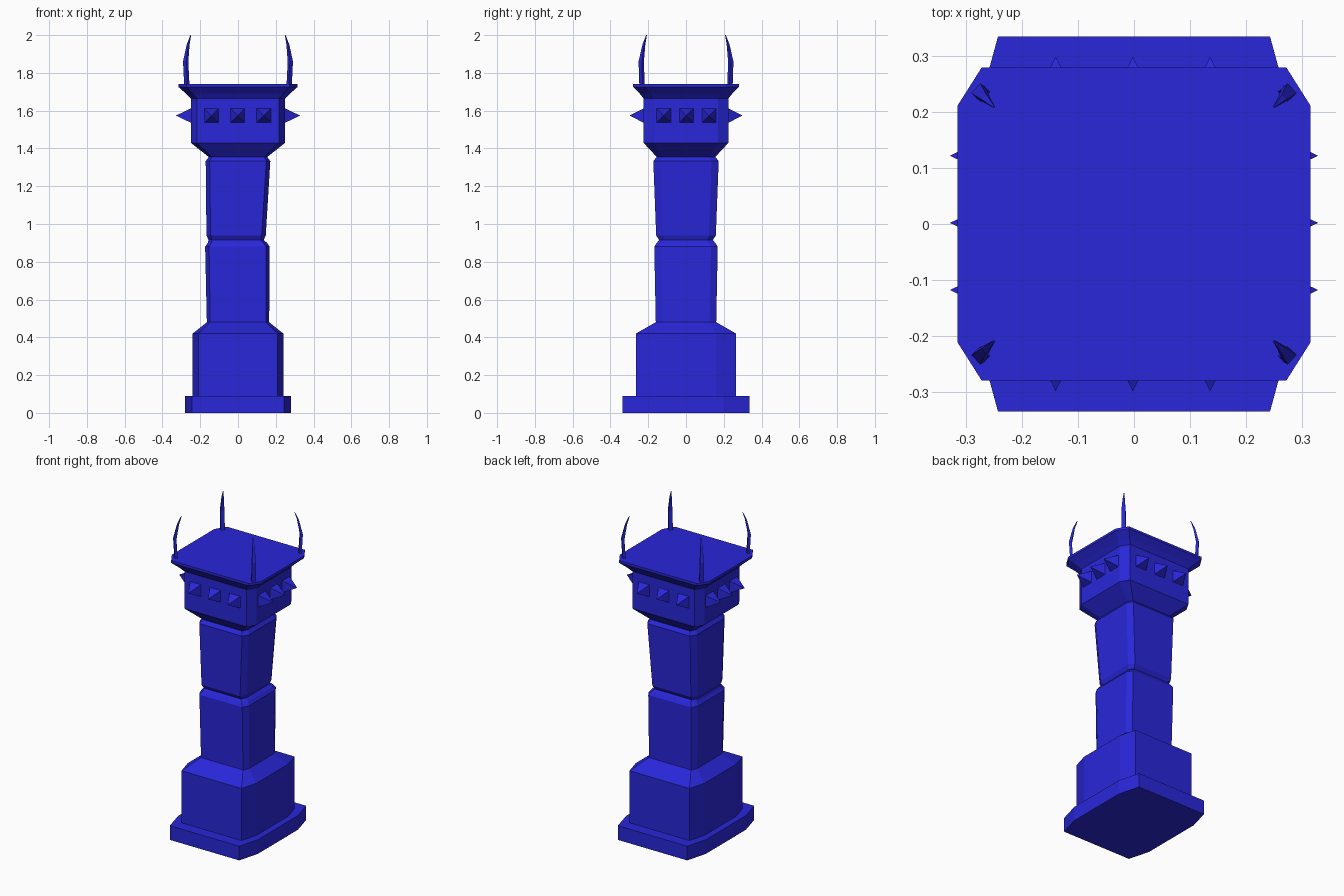
import bpy, bmesh
from mathutils import Vector

if "Cube" in bpy.data.objects:
    bpy.data.objects.remove(bpy.data.objects["Cube"])

blue = bpy.data.materials.new("blue_stone")
blue.diffuse_color = (0.022, 0.02, 0.7, 1)
blue.use_nodes = True
blue.node_tree.nodes["Principled BSDF"].inputs["Base Color"].default_value = blue.diffuse_color


def finish(name, bm):
    bmesh.ops.recalc_face_normals(bm, faces=bm.faces)
    mesh = bpy.data.meshes.new(name)
    bm.to_mesh(mesh)
    bm.free()
    mesh.materials.append(blue)
    ob = bpy.data.objects.new(name, mesh)
    bpy.context.collection.objects.link(ob)
    return ob


def skin(bm, rings):
    n = len(rings[0])
    for a, b in zip(rings, rings[1:]):
        for i in range(n):
            j = (i + 1) % n
            bm.faces.new((a[i], a[j], b[j], b[i]))


def octagon_tower(name, levels, bottom=False, top=False):
    """Stack of chamfered rectangles: z, half x, half y, flat x, flat y, offset x."""
    bm = bmesh.new()
    rings = []
    for z, hx, hy, fx, fy, ox in levels:
        pts = [(hx, -fy), (hx, fy), (fx, hy), (-fx, hy),
               (-hx, fy), (-hx, -fy), (-fx, -hy), (fx, -hy)]
        rings.append([bm.verts.new((x + ox, y, z)) for x, y in pts])
    skin(bm, rings)
    if bottom:
        bm.faces.new(rings[0])
    if top:
        bm.faces.new(rings[-1])
    return finish(name, bm)


# Plinth and pedestal block with sloped shoulder
octagon_tower("pedestal", [
    (0.00, 0.28, 0.335, 0.243, 0.20, 0),
    (0.09, 0.28, 0.335, 0.243, 0.20, 0),
    (0.09, 0.24, 0.265, 0.21, 0.16, 0),
    (0.42, 0.24, 0.265, 0.21, 0.16, 0),
    (0.48, 0.165, 0.16, 0.147, 0.125, 0)], bottom=True)

# Two-stage shaft with a pinched joint
octagon_tower("shaft", [
    (0.48, 0.165, 0.16, 0.147, 0.125, 0),
    (0.88, 0.171, 0.168, 0.150, 0.132, -0.003),
    (0.90, 0.157, 0.155, 0.138, 0.120, -0.003),
    (0.915, 0.146, 0.142, 0.128, 0.112, -0.010),
    (0.94, 0.157, 0.158, 0.135, 0.122, -0.010),
    (1.333, 0.171, 0.173, 0.150, 0.135, 0),
    (1.355, 0.155, 0.155, 0.138, 0.120, 0)])

# Flared head with overhanging rim
octagon_tower("head", [
    (1.355, 0.155, 0.155, 0.138, 0.120, 0),
    (1.43, 0.25, 0.225, 0.218, 0.17, 0),
    (1.665, 0.25, 0.225, 0.218, 0.17, 0),
    (1.69, 0.275, 0.245, 0.238, 0.185, 0),
    (1.725, 0.315, 0.28, 0.272, 0.212, 0),
    (1.74, 0.315, 0.28, 0.272, 0.212, 0)], top=True)


# Pyramid spikes, three on each face of the head
def spike(name, centre, out, side, length, half=0.038):
    bm = bmesh.new()
    up = Vector((0, 0, half))
    c, s = Vector(centre), Vector(side) * half
    base = [bm.verts.new(c + p) for p in (-s - up, s - up, s + up, -s + up)]
    tip = bm.verts.new(c + Vector(out) * length)
    for i in range(4):
        bm.faces.new((base[i], base[(i + 1) % 4], tip))
    bm.faces.new(base)
    finish(name, bm)


for k in (-1, 0, 1):
    for d in (-1, 1):
        spike("head_spike", (0.138 * k - 0.002, 0.224 * d, 1.574), (0, d, 0), (1, 0, 0), 0.075)
        spike("head_spike", (0.249 * d, 0.12 * k + 0.002, 1.574), (d, 0, 0), (0, 1, 0), 0.08)


# Curved corner horns, tapering inward to a tip
def horn(sx, sy):
    bm = bmesh.new()
    rad, tan = Vector((0.72, 0.69, 0)), Vector((-0.69, 0.72, 0))
    rings = []
    for x, y, z, t, r in ((0.271, 0.233, 1.735, 0.012, 0.008),
                          (0.277, 0.237, 1.86, 0.012, 0.008),
                          (0.264, 0.223, 1.95, 0.006, 0.005),
                          (0.250, 0.209, 2.0, 0.0015, 0.0015)):
        c = Vector((x, y, z))
        ring = [c + rad * r * a + tan * t * b for a, b in ((1, 1), (-1, 1), (-1, -1), (1, -1))]
        rings.append([bm.verts.new((p.x * sx, p.y * sy, p.z)) for p in ring])
    skin(bm, rings)
    bm.faces.new(rings[0])
    bm.faces.new(rings[-1])
    finish("corner_horn", bm)


for sx in (-1, 1):
    for sy in (-1, 1):
        horn(sx, sy)
